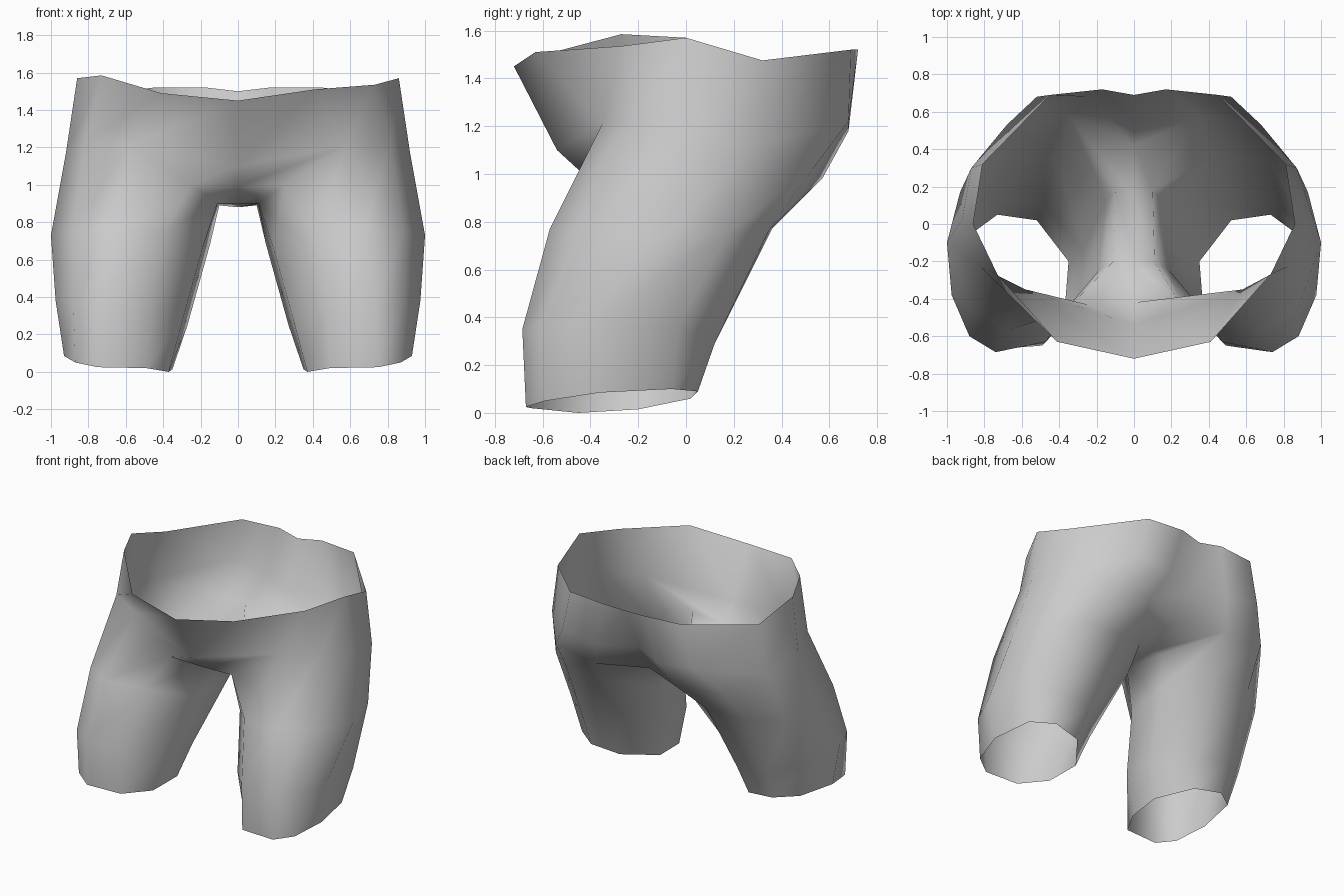
import bpy
import bmesh

default = bpy.data.objects.get("Cube")
if default:
    bpy.data.objects.remove(default, do_unlink=True)

# One plain grey cloth colour
cloth = bpy.data.materials.new("grey cloth")
cloth.use_nodes = True
grey = (0.6, 0.6, 0.6, 1)
cloth.diffuse_color = grey
cloth.node_tree.nodes["Principled BSDF"].inputs["Base Color"].default_value = grey

# Leg cross-sections for one side, running from front inner around the outside
hem = [(.49, -.65, .02), (.75, -.67, .025), (.87, -.59, .05), (.93, -.36, .085),
       (.88, -.06, .1), (.73, .05, .09), (.52, .02, .06), (.35, -.2, .015), (.37, -.45, 0)]
knee = [(.47, -.63, .33), (.74, -.685, .35), (.88, -.6, .36), (.975, -.38, .38),
        (.95, -.03, .36), (.74, .12, .29), (.48, .1, .27), (.27, -.14, .25), (.29, -.42, .3)]
thigh = [(.4, -.5, .75), (.68, -.57, .77), (.88, -.44, .76), (1, -.1, .73),
         (.93, .17, .75), (.72, .35, .77), (.42, .36, .77), (.15, .12, .68), (.19, -.25, .66)]
groin = [(.25, -.43, 1), (.58, -.35, 1.21), (.82, -.23, 1.22), (.92, .02, 1.17),
         (.87, .3, 1.12), (.68, .53, 1.02), (.34, .57, .98), (.1, .18, .89), (.11, -.2, .9)]
seat = [(.52, .68, 1.22), (.25, .68, 1.18)]

# Waist edge from front centre to back centre, and the seam beneath it
waist = [(0, -.72, 1.45), (.41, -.63, 1.5), (.73, -.27, 1.56), (.86, 0, 1.57),
         (.81, .32, 1.475), (.45, .69, 1.52), (.17, .72, 1.52), (0, .69, 1.5)]
seam = [(0, -.54, 1.1), (0, -.42, .99), (0, -.2, .9), (0, .15, .88),
        (0, .42, .98), (0, .54, 1.18)]

bm = bmesh.new()


def build_side(side):
    """Build the half of the garment on the given side of the centre."""
    def points(profile):
        return [bm.verts.new((x * side, y, z)) for x, y, z in profile]

    def face(*corners):
        bm.faces.new(corners if side > 0 else corners[::-1])

    rings = [points(p) for p in (hem, knee, thigh, groin)]
    top, centre, back = points(waist), points(seam), points(seat)

    # The waist edge is slightly uneven between the two hips
    top[1].co.z += .01 * side
    top[2].co.z -= .025 * side

    # Leg tube
    for low, high in zip(rings, rings[1:]):
        for i in range(len(low)):
            j = (i + 1) % len(low)
            face(low[i], low[j], high[j], high[i])

    # Belly and hip
    fi, front, of, outer, ob, rear, bi, inner, inf = rings[-1]
    face(centre[0], front, top[1], top[0])
    face(centre[1], fi, front, centre[0])
    for i, (a, b) in enumerate(((front, of), (of, outer), (outer, ob))):
        face(a, b, top[i + 2], top[i + 1])

    # Crotch strip
    face(centre[2], inf, fi, centre[1])
    face(centre[3], inner, inf, centre[2])
    face(centre[4], bi, inner, centre[3])

    # Seat
    face(ob, rear, back[0])
    face(ob, back[0], top[5], top[4])
    face(rear, bi, back[1], back[0])
    face(bi, centre[4], centre[5], back[1])
    face(back[0], back[1], top[6], top[5])
    face(back[1], centre[5], top[7], top[6])


for side in (1, -1):
    build_side(side)

# Weld the halves along the centre seam and shade smoothly
bmesh.ops.remove_doubles(bm, verts=bm.verts[:], dist=.001)
for f in bm.faces:
    f.smooth = True
mesh = bpy.data.meshes.new("shorts")
bm.to_mesh(mesh)
bm.free()
mesh.materials.append(cloth)
shorts = bpy.data.objects.new("shorts", mesh)
bpy.context.collection.objects.link(shorts)
